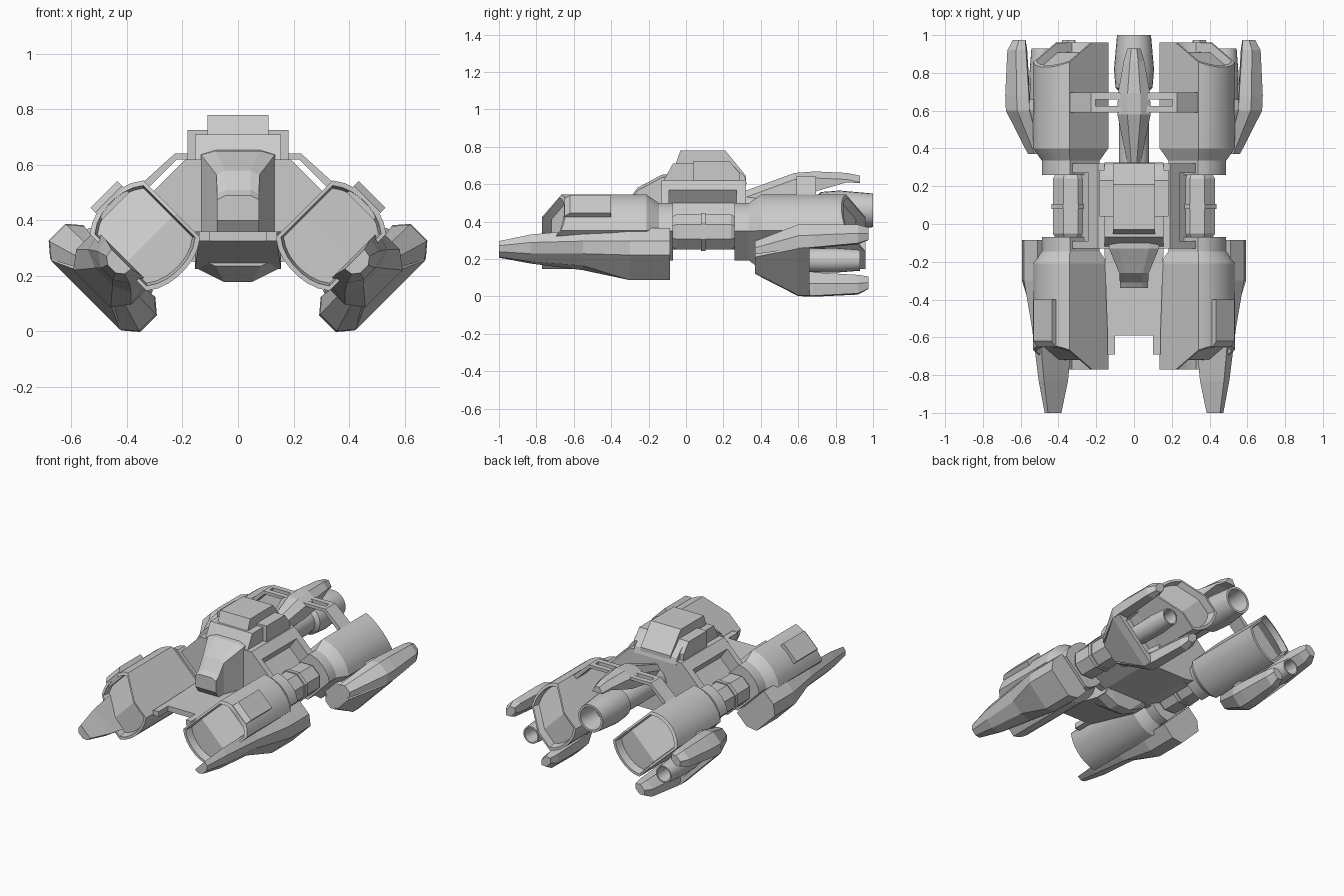
import bpy, bmesh, math

if "Cube" in bpy.data.objects:
    bpy.data.objects.remove(bpy.data.objects["Cube"])

CX, CZ, R2 = 0.335, 0.345, math.sqrt(0.5)   # nacelle axis; side parts are rolled 45 degrees


def loft(name, rings, strip=True, smooth=False):
    """Skin equal-length rings of points; caps are strips of quads or n-gons."""
    bm = bmesh.new()
    vs = [[bm.verts.new(p) for p in r] for r in rings]
    n = len(rings[0])
    for r0, r1 in zip(vs, vs[1:]):
        for i in range(n):
            j = (i + 1) % n
            bm.faces.new((r0[i], r0[j], r1[j], r1[i]))
    for r in (vs[0], vs[-1]):
        if strip and n % 2 == 0:
            for i in range(n // 2 - 1):
                bm.faces.new((r[i], r[i + 1], r[n - 2 - i], r[n - 1 - i]))
        else:
            bm.faces.new(r)
    bmesh.ops.recalc_face_normals(bm, faces=bm.faces)
    me = bpy.data.meshes.new(name)
    bm.to_mesh(me)
    bm.free()
    ob = bpy.data.objects.new(name, me)
    bpy.context.collection.objects.link(ob)
    if smooth:
        bpy.ops.object.select_all(action='DESELECT')
        ob.select_set(True)
        bpy.context.view_layer.objects.active = ob
        bpy.ops.object.shade_smooth_by_angle(angle=math.radians(19))
    return ob


def prism_y(name, pts, y0, y1, s=1):
    return loft(name, [[(s * x, y, z) for x, z in pts] for y in (y0, y1)], strip=False)


def prism_x(name, pts, x0, x1):
    return loft(name, [[(x, y, z) for y, z in pts] for x in (x0, x1)], strip=False)


def box(name, x0, x1, y0, y1, z0, z1, s=1):
    return prism_y(name, [(x0, z0), (x1, z0), (x1, z1), (x0, z1)], y0, y1, s)


def rolled(s, a, b, y):
    """Local nacelle coordinates: a = outward-up, b = outward-down."""
    return (s * (CX + (a + b) * R2), y, CZ + (a - b) * R2)


def side_loft(name, s, secs, **kw):
    """secs: list of (y, [(a, b), ...])"""
    return loft(name, [[rolled(s, a, b, y) for a, b in pts] for y, pts in secs], **kw)


def circle(a, b, r, n=24, ph=0.0):
    return [(a + r * math.cos(ph + 2 * math.pi * i / n),
             b + r * math.sin(ph + 2 * math.pi * i / n)) for i in range(n)]


def hexa(a, b, da, db):
    return [(a - da, b + db * .5), (a, b + db), (a + da, b + db * .5),
            (a + da, b - db * .5), (a, b - db), (a - da, b - db * .5)]


# Nacelle cross-section: two flats joined by shallow arcs
arc = [(.02, .188), (.06, .182), (.10, .168), (.136, .145)]     # (b, a)
half = [(-a, b) for b, a in arc] + [(-.024, .136)] + [(a, b) for b, a in reversed(arc)]
section = half + [(a, -b) for a, b in reversed(half)]


def nacelle(name, s, flip):
    def ring(k, y, bevel):
        out = []
        for a, b in section:
            yy = y + (max(0, a * k + .024) * .61 if bevel else 0)
            out.append(rolled(s, a * k, b * k, .19 - yy if flip else yy))
        return out
    loft(name, [ring(.86, -.72, True), ring(.91, -.77, True), ring(1, -.77, True),
                ring(1, -.21, False), ring(.77, -.145, False), ring(.77, -.07, False)],
         smooth=True)


for s, side in ((1, "right"), (-1, "left")):
    nacelle("front_nacelle_" + side, s, False)
    nacelle("rear_nacelle_" + side, s, True)

    # Raised panel on front nacelle
    def pad(k, y):
        return [(.15, -.068), (.15, .068), (k, .068), (k, -.068)]
    side_loft("nacelle_panel_" + side, s, [(y, pad(k, y)) for y, k in
              ((-.65, .185), (-.62, .21), (-.40, .21))])

    # Octagonal coupling pod with ring between the nacelles
    o = math.pi / 8
    side_loft("coupling_pod_" + side, s, [(y, circle(0, 0, r, 8, o)) for y, r in
              ((-.09, .075), (-.05, .102), (.24, .102), (.28, .075))], strip=False)
    side_loft("coupling_ring_" + side, s, [(y, circle(0, 0, .11, 8, o)) for y in (.08, .105)],
              strip=False)

    # Front blade under the outer flat
    def blade(a0, b0, am, bm_, a1, b1):
        return [(-a0, b0), (-am, bm_), (-a1, b1), (a1, b1), (am, bm_), (a0, b0)]
    side_loft("front_blade_" + side, s, [
        (-1.0, blade(.05, .12, .045, .15, .02, .17)),
        (-.83, blade(.09, .11, .08, .16, .03, .195)),
        (-.55, blade(.125, .11, .11, .18, .045, .21)),
        (-.30, blade(.14, .11, .14, .21, .095, .27)),
        (-.085, blade(.14, .11, .14, .21, .095, .27))])

    # Rear claw pod: hollow hull, two fins and a small nozzle
    side_loft("claw_hull_" + side, s, [
        (.37, blade(.06, .12, .075, .19, .06, .25)),
        (.60, blade(.16, .12, .19, .20, .177, .303)),
        (.66, blade(.16, .12, .19, .20, .177, .303)),
        (.66, blade(.12, .135, .15, .20, .12, .275)),
        (.57, blade(.11, .14, .12, .20, .09, .25))])
    for k, nm in ((1, "upper"), (-1, "lower")):
        side_loft(f"claw_fin_{nm}_{side}", s, [(y, hexa(k * a, b, da, db)) for y, a, b, da, db in (
            (.37, .075, .195, .025, .05), (.60, .178, .215, .05, .085), (.68, .183, .215, .05, .085),
            (.92, .19, .21, .042, .065), (.975, .185, .20, .025, .045))])
    side_loft("claw_nozzle_" + side, s, [(y, circle(0, .215, r)) for y, r in (
        (.55, .05), (.62, .05), (.63, .063), (.80, .066), (.93, .056), (.93, .047), (.80, .04))],
        smooth=True, strip=False)

    # Sloped hub shoulder with recessed bay
    cap = [(0, .62), (.19, .62), (.35, .46), (.35, .36), (.28, .28), (.155, .25), (0, .25)]
    prism_y("hub_front_frame_" + side, cap, -.13, -.09, s)
    prism_y("hub_rear_frame_" + side, cap, .27, .32, s)
    prism_y("hub_bay_" + side, [(0, .62), (.19, .62), (.24, .57), (.19, .50), (.28, .41),
                                (.28, .30), (.155, .25), (0, .25)], -.09, .27, s)

    # Slotted rear strut to nacelle
    bar = [(.05, .62), (.22, .62), (.33, .51), (.35, .53), (.228, .64), (.05, .64)]
    for y in (.59, .66):
        prism_y("strut_bar_" + side, bar, y, y + .035, s)
    prism_y("strut_outer_web_" + side, [(.205, .62)] + bar[1:5] + [(.205, .64)], .62, .665, s)

    # Front floor prong
    box("floor_prong_" + side, .10, .14, -.69, -.58, .325, .36, s)


def hull(name, secs):
    """secs: (y, half-width top, half-width bottom, z bottom, z top)"""
    return loft(name, [[(-wb, y, z0), (-wt, y, z1), (wt, y, z1), (wb, y, z0)]
                       for y, wt, wb, z0, z1 in secs])


# Belly: sloping wedge plus short keel
hull("belly", [(-.59, .14, .14, .325, .36), (-.17, .155, .155, .225, .36),
               (-.10, .155, .155, .225, .36), (-.07, .155, .155, .25, .36),
               (.32, .155, .155, .25, .36)])
hull("keel", [(-.26, .14, .08, .235, .26), (-.17, .155, .05, .178, .23),
              (-.10, .155, .05, .178, .23), (-.07, .155, .12, .245, .25)])
box("hub_front_bulkhead", -.155, .155, -.13, -.08, .25, .62)

# Cockpit nose
loft("cockpit_nose", [[(-w, y, z0), (-w, y, z1 - .015), (-w * .6, y, z1),
                       (w * .6, y, z1), (w, y, z1 - .015), (w, y, z0)]
                      for y, w, z0, z1 in ((-.08, .135, .34, .655), (-.13, .132, .35, .65),
                                           (-.26, .078, .35, .58), (-.31, .075, .36, .51),
                                           (-.34, .075, .40, .49))])

# Cabin layers
prism_x("cabin", [(-.13, .60), (-.07, .71), (.24, .71), (.315, .64), (.325, .60)], -.155, .155)
prism_x("cabin_roof", [(-.10, .62), (-.075, .65), (-.03, .78), (.21, .78), (.32, .645),
                       (.32, .62)], -.11, .11)
prism_x("cabin_side_boxes", [(.04, .60), (.04, .725), (.23, .725), (.285, .66), (.285, .60)],
        -.182, .182)

# Central engine with flared hollow nozzle
loft("main_engine", [[(x, y, .46 + z) for x, z in circle(0, 0, r)] for y, r in (
    (.30, .08), (.66, .08), (.70, .075), (.72, .098), (.82, .106), (1.0, .09), (1.0, .075),
    (.86, .06))], smooth=True, strip=False)

# Dorsal fin above the engine
loft("dorsal_fin", [[(-w, y, z0), (-w, y, z1 - .035), (-w * .4, y, z1),
                     (w * .4, y, z1), (w, y, z1 - .035), (w, y, z0)]
                    for y, w, z0, z1 in ((.32, .035, .49, .565), (.58, .088, .545, .66),
                                         (.69, .085, .56, .668), (.86, .055, .61, .66),
                                         (.93, .035, .605, .645))])
